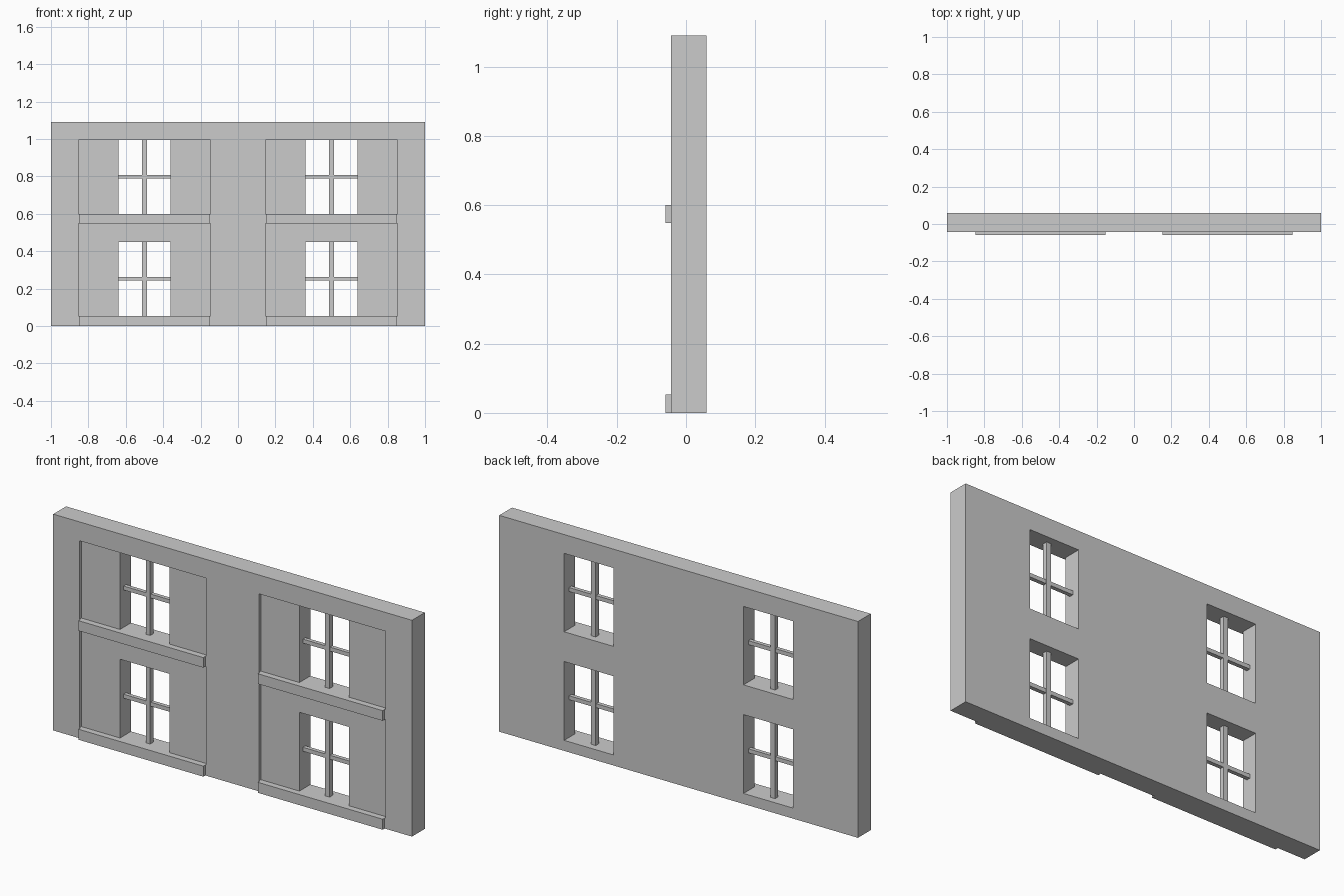
import bpy

if "Cube" in bpy.data.objects:
    bpy.data.objects.remove(bpy.data.objects["Cube"])

FRONT, BACK, TOP = -0.043, 0.059, 1.09   # wall planes
RECESS = 0.015                           # panel depth


def box(name, x, y, z):
    """Box spanning the (min, max) ranges x, y, z."""
    bpy.ops.mesh.primitive_cube_add(size=1, location=[sum(r) / 2 for r in (x, y, z)])
    ob = bpy.context.object
    ob.name = name
    ob.scale = [r[1] - r[0] for r in (x, y, z)]
    bpy.ops.object.transform_apply(location=False, rotation=False, scale=True)
    return ob


def cut(target, cutter):
    """Subtract the cutter and remove it."""
    mod = target.modifiers.new("cut", 'BOOLEAN')
    mod.operation = 'DIFFERENCE'
    mod.solver = 'EXACT'
    mod.object = cutter
    cutter.hide_render = True
    bpy.context.view_layer.objects.active = target
    bpy.ops.object.modifier_apply(modifier=mod.name)
    bpy.data.objects.remove(cutter)


def span(centre, half):
    return (centre - half, centre + half)


wall = box("wall", (-1, 1), (FRONT, BACK), (0, TOP))

# Per storey: sill bottom, sill top, recess top, window top, crossbar height
storeys = {
    "lower": (0.0, 0.053, 0.549, 0.45, 0.253),
    "upper": (0.549, 0.6, 0.995, 0.995, 0.798),
}

for side, cx in (("left", -0.5), ("right", 0.5)):
    for storey, (z0, z1, recess_top, win_top, bar_z) in storeys.items():
        tag = f"{storey}_{side}"
        # Shallow recessed panel, then the window opening through it
        cut(wall, box("recess_cutter", span(cx, 0.353), (-0.2, FRONT + RECESS), (z1, recess_top)))
        cut(wall, box("window_cutter", span(cx, 0.138), (-0.2, 0.2), (z1, win_top)))
        # Projecting sill
        box(f"sill_{tag}", span(cx, 0.348), (-0.059, FRONT), (z0, z1))
        # Window cross bars
        box(f"upright_bar_{tag}", span(cx, 0.0125), (-0.0025, 0.0225), (z1, win_top))
        box(f"cross_bar_{tag}", span(cx, 0.142), (0.0, 0.02), span(bar_z, 0.01))
